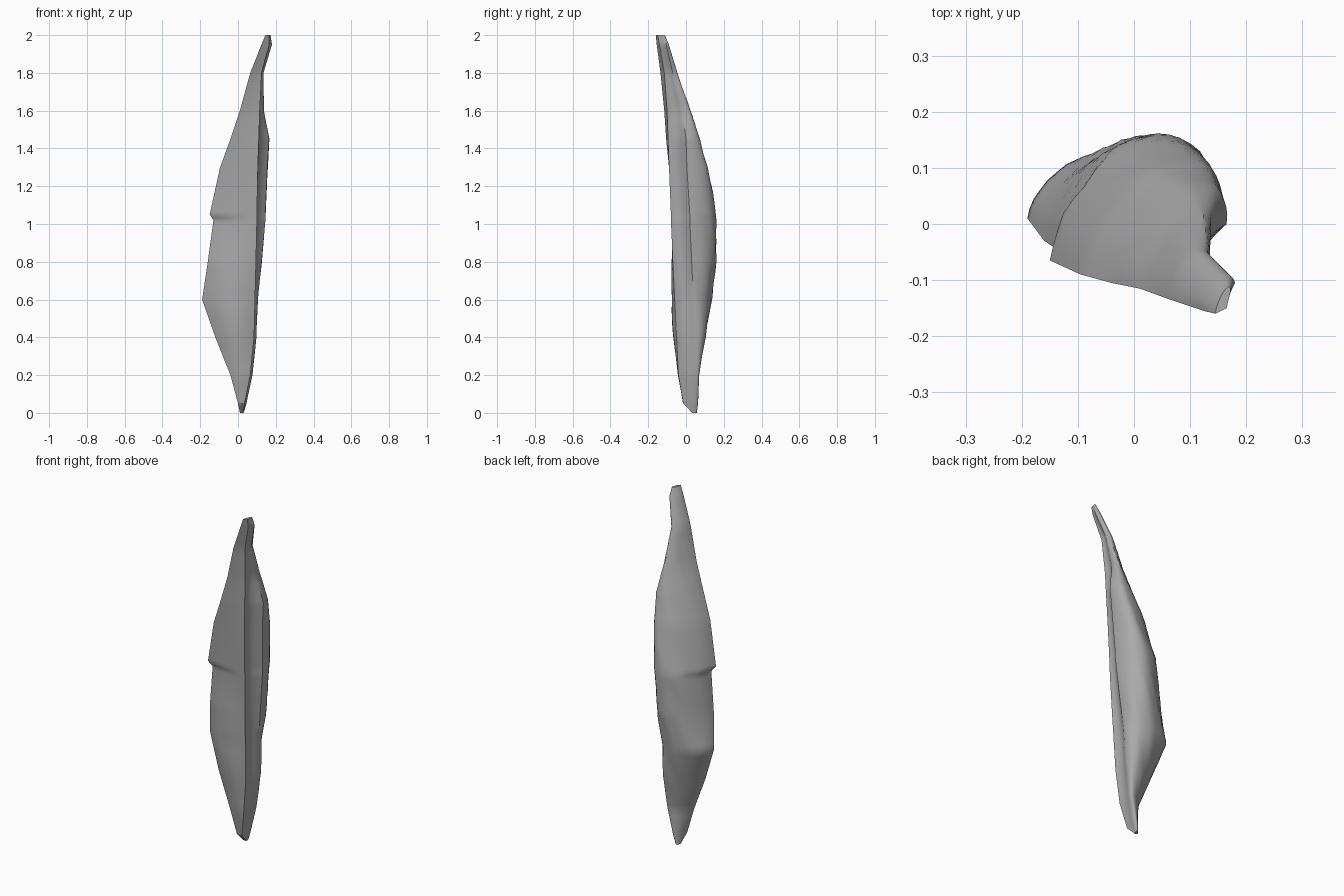
import bpy
import bmesh
import math
from mathutils import Vector, noise

cube = bpy.data.objects.get("Cube")
if cube:
    bpy.data.objects.remove(cube, do_unlink=True)

# One grey stone colour
stone = bpy.data.materials.new("grey_stone")
stone.use_nodes = True
grey = (0.40, 0.40, 0.40, 1)
stone.diffuse_color = grey
shader = next(n for n in stone.node_tree.nodes if n.type == "BSDF_PRINCIPLED")
shader.inputs["Base Color"].default_value = grey
shader.inputs["Roughness"].default_value = 0.8

# Section guides: height, left edge, front ridge, right edge, back crest (x, y each)
GUIDES = [
    (0, .01, .035, .03, .035, .03, .05, .02, .055),
    (.05, 0, -.01, .035, -.015, .045, .045, .02, .055),
    (.2, -.04, -.02, .065, -.04, .075, .045, .03, .06),
    (.4, -.12, -.01, .085, -.05, .095, .045, .01, .1),
    (.6, -.19, .01, .09, -.06, .105, .04, -.03, .135),
    (.8, -.16, -.03, .095, -.07, .125, .03, 0, .155),
    (1.02, -.13, -.05, .1, -.08, .145, .02, .02, .155),
    (1.05, -.15, -.065, .1, -.08, .145, .02, .02, .15),
    (1.3, -.095, -.09, .105, -.09, .155, .005, .06, .11),
    (1.45, -.04, -.105, .11, -.095, .165, 0, .08, .065),
    (1.6, .01, -.115, .115, -.1, .135, -.02, .09, .01),
    (1.8, .065, -.135, .125, -.115, .135, -.07, .1, -.055),
    (1.95, .125, -.155, .165, -.14, .18, -.105, .145, -.1),
    (2, .145, -.16, .165, -.15, .172, -.12, .16, -.12),
]
FRONT_STEPS, SIDE_STEPS, BACK_STEPS = 8, 5, 20


def guide_points(z):
    """Interpolate the four guide points at a height."""
    for low, high in zip(GUIDES, GUIDES[1:]):
        if z <= high[0]:
            break
    t = (z - low[0]) / (high[0] - low[0])
    row = [a + (b - a) * t for a, b in zip(low, high)]
    return [Vector((row[i], row[i + 1], z)) for i in range(1, len(row), 2)]


def section(z):
    """Closed outline: broad front, hollow right side, rounded back."""
    left, ridge, right, crest = guide_points(z)
    outline = []
    swell = .045 * math.exp(-((z - .55) / .3) ** 2)
    for i in range(FRONT_STEPS):
        t = i / FRONT_STEPS
        p = left.lerp(ridge, t)
        p.y -= swell * math.sin(math.pi * t)
        outline.append(p)
    hollow = .02 * math.sin(math.pi * z / 2)
    for i in range(SIDE_STEPS):
        t = i / SIDE_STEPS
        p = ridge.lerp(right, t)
        p.x -= hollow * math.sin(math.pi * t)
        outline.append(p)
    middle = (left + right) / 2
    fade = min(1, z * 3, (2 - z) * 3)
    for i in range(BACK_STEPS):
        angle = math.pi * i / BACK_STEPS
        arm = (right - middle) * math.cos(angle) + (crest - middle) * math.sin(angle)
        # Slanting chipped flutes across the back
        flute = noise.noise(Vector((angle * 1.2, z * 9 + angle * 3, 5)))
        depth = 1 + .07 * flute * fade * math.sin(angle)
        outline.append(middle + arm * depth)
    return outline


# Loft the shard through its sections
heights = sorted({g[0] for g in GUIDES} | {.015} | {i / 30 for i in range(1, 60)})
bm = bmesh.new()
rings = [[bm.verts.new(p) for p in section(z)] for z in heights]
count = len(rings[0])
for lower, upper in zip(rings, rings[1:]):
    for i in range(count):
        j = (i + 1) % count
        bm.faces.new((lower[i], lower[j], upper[j], upper[i]))
bm.faces.new(reversed(rings[0]))
bm.faces.new(rings[-1])
bmesh.ops.recalc_face_normals(bm, faces=bm.faces)

mesh = bpy.data.meshes.new("stone_shard")
bm.to_mesh(mesh)
bm.free()
mesh.materials.append(stone)
shard = bpy.data.objects.new("stone_shard", mesh)
bpy.context.collection.objects.link(shard)

# Smooth faces, crisp edges
bpy.ops.object.select_all(action="DESELECT")
shard.select_set(True)
bpy.context.view_layer.objects.active = shard
bpy.ops.object.shade_smooth_by_angle(angle=math.radians(35))
